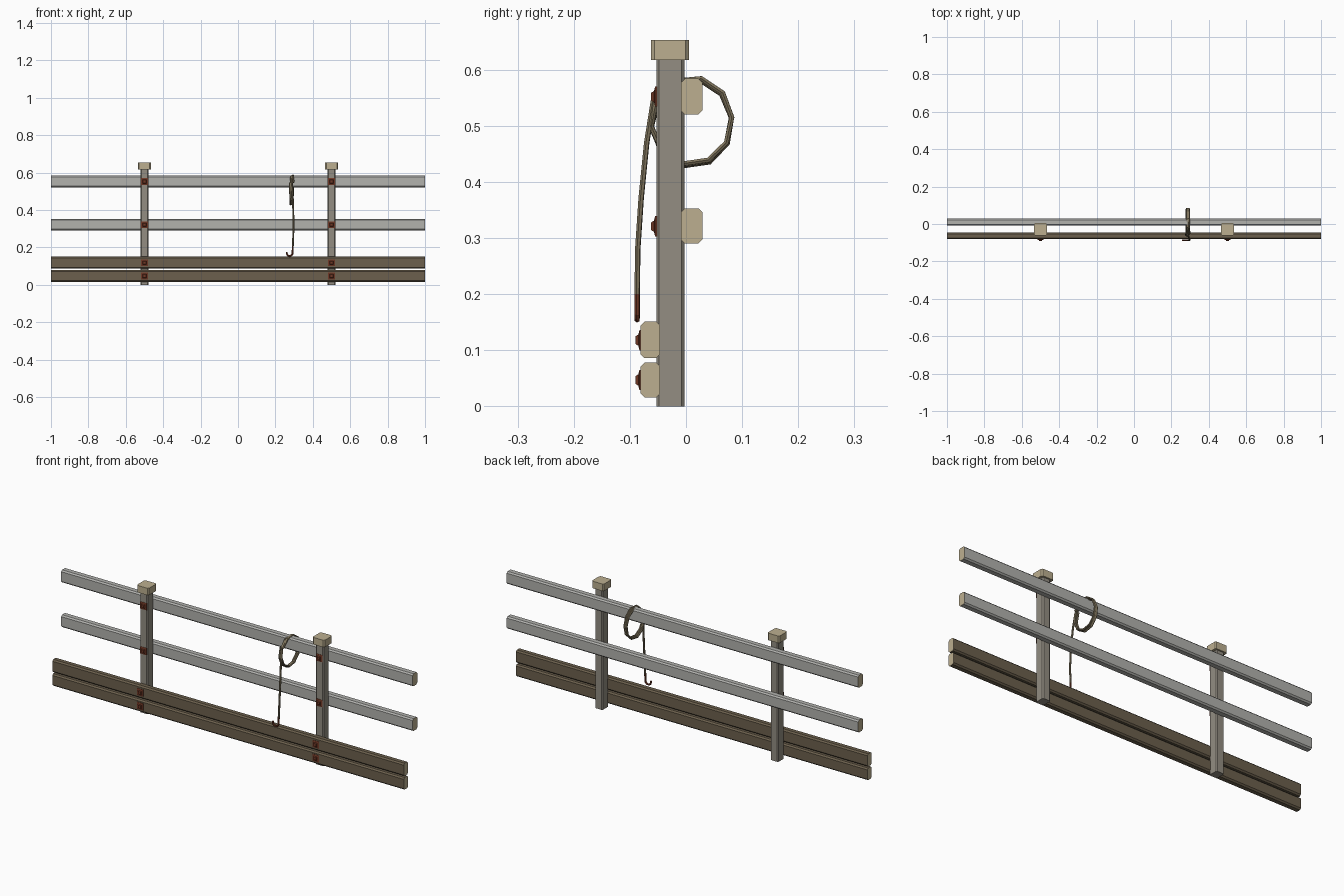
import bpy, bmesh, math
from mathutils import Vector

if "Cube" in bpy.data.objects:
    bpy.data.objects.remove(bpy.data.objects["Cube"])


def material(name, rgb):
    m = bpy.data.materials.new(name)
    lin = [((c / 255 + 0.055) / 1.055) ** 2.4 for c in rgb]
    m.diffuse_color = (*lin, 1)
    m.use_nodes = True
    m.node_tree.nodes["Principled BSDF"].inputs["Base Color"].default_value = m.diffuse_color
    return m


GREY = material("weathered grey", (178, 178, 174))
POST = material("post grey", (147, 141, 130))
BROWN = material("dark brown wood", (108, 96, 77))
TAN = material("cut wood tan", (188, 175, 144))
ROPE = material("rope", (128, 117, 93))
RUST = material("rust", (112, 56, 38))


def finish(name, bm, mats):
    bmesh.ops.recalc_face_normals(bm, faces=bm.faces)
    me = bpy.data.meshes.new(name)
    bm.to_mesh(me)
    bm.free()
    for m in mats:
        me.materials.append(m)
    ob = bpy.data.objects.new(name, me)
    bpy.context.collection.objects.link(ob)
    return ob


def beam(name, lo, hi, axis, chamfer, mats):
    """Box with its four long edges chamfered; end faces take the second material."""
    bm = bmesh.new()
    bmesh.ops.create_cube(bm, size=1)
    for v in bm.verts:
        v.co = Vector([(a + b) / 2 + c * (b - a) for a, b, c in zip(lo, hi, v.co)])
    long_edges = [e for e in bm.edges
                  if abs((e.verts[0].co - e.verts[1].co).normalized()[axis]) > 0.9]
    bmesh.ops.bevel(bm, geom=long_edges, offset=chamfer, segments=1, affect='EDGES')
    bm.normal_update()
    if len(mats) > 1:
        for f in bm.faces:
            f.material_index = int(abs(f.normal[axis]) > 0.9)
    return finish(name, bm, mats)


def bolt(name, x, y, z):
    """Square washer with a small faceted nut, pointing to -y."""
    bm = bmesh.new()
    rings = []
    for half, depth in ((0.018, -0.004), (0.018, 0.002), (0.010, 0.004), (0.007, 0.009)):
        rings.append([bm.verts.new((x + sx * half, y - depth, z + sz * half))
                      for sx, sz in ((-1, -1), (1, -1), (1, 1), (-1, 1))])
    for a, b in zip(rings, rings[1:]):
        for i in range(4):
            bm.faces.new((a[i], a[(i + 1) % 4], b[(i + 1) % 4], b[i]))
    bm.faces.new(rings[0])
    bm.faces.new(rings[-1])
    finish(name, bm, [RUST])


def tube(name, points, radius, sides, mat):
    """Faceted tube along a path, with the frame carried along it."""
    pts = [Vector(p) for p in points]
    bm = bmesh.new()
    rings, side = [], None
    for i, p in enumerate(pts):
        t = (pts[min(i + 1, len(pts) - 1)] - pts[max(i - 1, 0)]).normalized()
        if side is None:
            side = t.orthogonal()
        side = (side - t * side.dot(t)).normalized()
        up = t.cross(side)
        rings.append([bm.verts.new(p + radius * (side * math.cos(a) + up * math.sin(a)))
                      for a in (2 * math.pi * k / sides for k in range(sides))])
    for a, b in zip(rings, rings[1:]):
        for k in range(sides):
            bm.faces.new((a[k], a[(k + 1) % sides], b[(k + 1) % sides], b[k]))
    bm.faces.new(rings[0])
    bm.faces.new(rings[-1])
    finish(name, bm, [mat])


# Back rails and front bottom boards
for i, (z0, z1) in enumerate(((0.52, 0.584), (0.29, 0.353))):
    beam(f"rail_{i + 1}", (-1, -0.009, z0), (1, 0.029, z1), 0, 0.007, [GREY, TAN])
for i, (z0, z1) in enumerate(((0.086, 0.151), (0.016, 0.078))):
    beam(f"bottom_board_{i + 1}", (-1, -0.081, z0), (1, -0.046, z1), 0, 0.007, [BROWN, TAN])

# Posts with caps and bolts
for side, x in (("left", -0.5), ("right", 0.5)):
    beam(f"{side}_post", (x - 0.022, -0.053, 0), (x + 0.022, -0.003, 0.625), 2, 0.005, [POST])
    beam(f"{side}_post_cap", (x - 0.034, -0.062, 0.617), (x + 0.034, 0.005, 0.653), 2, 0.006, [TAN])
    for k, (y, z) in enumerate(((-0.053, 0.552), (-0.053, 0.321), (-0.081, 0.118), (-0.081, 0.047))):
        bolt(f"{side}_bolt_{k + 1}", x, y, z)

# Rope coil looped over the top rail
turns, steps = 3, 10
coil = []
for i in range(turns * steps + 1):
    a = math.radians(150) + 2 * math.pi * i / steps
    wob = 0.003 * math.sin(i * 0.7)
    coil.append((0.278 + 0.018 * i / (turns * steps),
                 0.012 + (0.072 + wob) * math.cos(a),
                 0.507 + (0.077 + wob) * math.sin(a)))
tube("rope_coil", coil, 0.005, 6, ROPE)

# Hanging rope end and hook
tube("rope_tail", [(0.288, -0.058, 0.545), (0.293, -0.070, 0.47), (0.296, -0.080, 0.37),
                   (0.296, -0.086, 0.28), (0.293, -0.087, 0.20)], 0.005, 6, ROPE)
hook = [(0.293, -0.087, 0.207)]
for k in range(8):
    a = math.radians(10 - 30 * k)
    hook.append((0.276 + 0.016 * math.cos(a), -0.087, 0.170 + 0.016 * math.sin(a)))
tube("rope_hook", hook, 0.005, 6, RUST)
